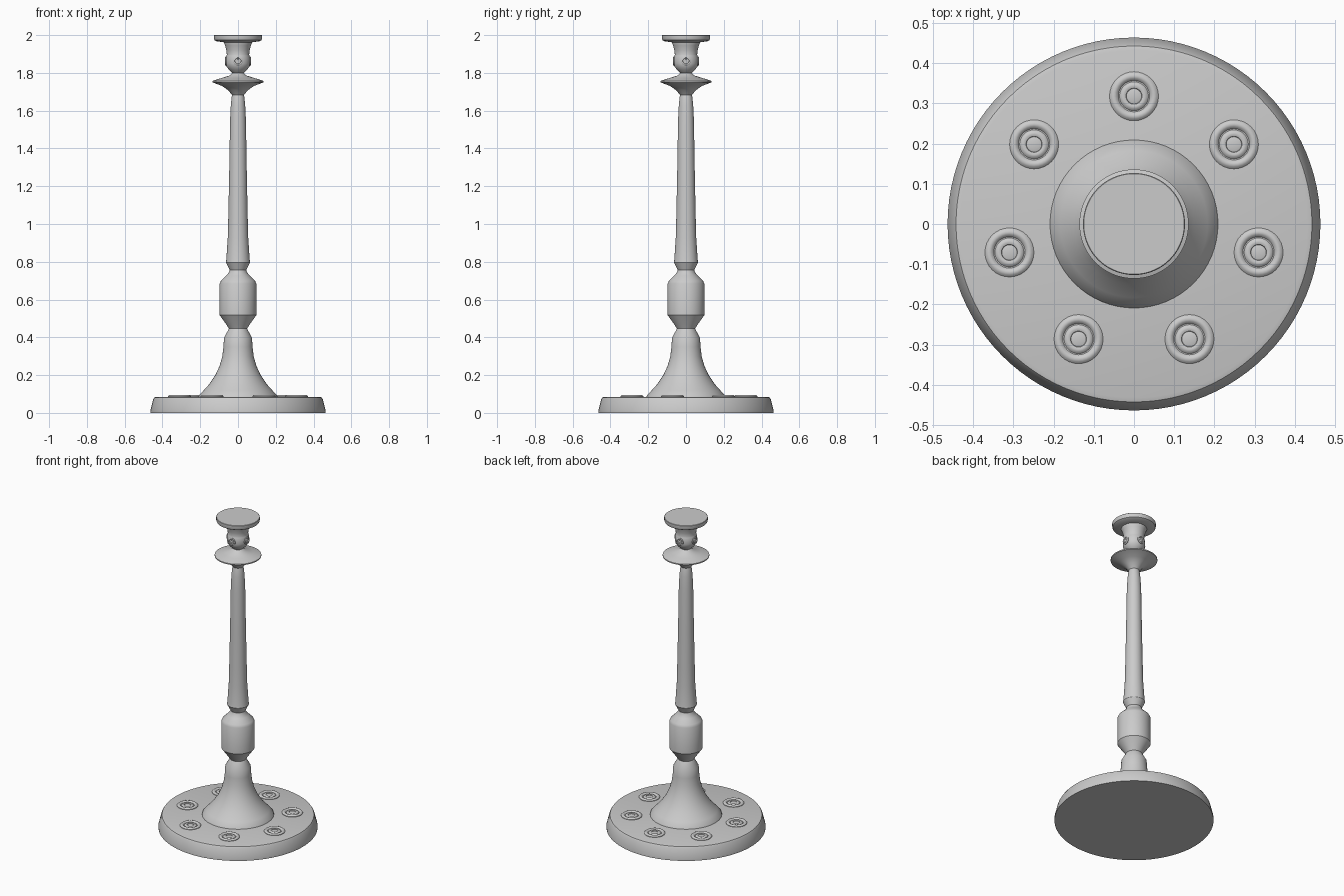
import bpy, bmesh
from math import cos, sin, pi, radians
from mathutils import Matrix


def lathe(name, profile, segs=64, matrix=Matrix(), angle=28):
    """Revolve (radius, height) points about z; both ends are capped."""
    bm = bmesh.new()
    rings = []
    for r, z in profile:
        rings.append([bm.verts.new((r * cos(2 * pi * i / segs), r * sin(2 * pi * i / segs), z))
                      for i in range(segs)])
    for a, b in zip(rings, rings[1:]):
        for i in range(segs):
            j = (i + 1) % segs
            bm.faces.new((a[i], a[j], b[j], b[i]))
    bm.faces.new(rings[0][::-1])
    bm.faces.new(rings[-1])
    mesh = bpy.data.meshes.new(name)
    bm.to_mesh(mesh)
    bm.free()
    obj = bpy.data.objects.new(name, mesh)
    bpy.context.collection.objects.link(obj)
    obj.matrix_world = matrix
    bpy.ops.object.select_all(action='DESELECT')
    obj.select_set(True)
    bpy.context.view_layer.objects.active = obj
    bpy.ops.object.shade_smooth_by_angle(angle=radians(angle))
    return obj


# Round base plate
lathe("base_plate", [(0.464, 0), (0.464, 0.012), (0.449, 0.072), (0.443, 0.082), (0.432, 0.085)], 96)

# Flared foot, ending in the narrow waist under the knop
lathe("flared_foot", [(0.21, 0.082), (0.207, 0.092), (0.183, 0.118), (0.15, 0.155), (0.12, 0.2),
                      (0.097, 0.25), (0.083, 0.3), (0.077, 0.35), (0.074, 0.398), (0.048, 0.446)])

# Knop
lathe("knop", [(0.048, 0.446), (0.062, 0.468), (0.097, 0.517), (0.097, 0.685), (0.09, 0.7),
               (0.062, 0.727), (0.047, 0.745), (0.044, 0.757)])

# Tapering shaft
lathe("shaft", [(0.044, 0.757), (0.064, 0.797), (0.062, 0.81), (0.054, 0.93), (0.051, 1.05),
                (0.046, 1.3), (0.042, 1.55), (0.038, 1.63), (0.033, 1.675), (0.031, 1.682)])

# Drip pan
lathe("drip_pan", [(0.031, 1.682), (0.052, 1.708), (0.085, 1.731), (0.136, 1.75), (0.136, 1.757),
                   (0.09, 1.772), (0.045, 1.786), (0.03, 1.8)])

# Candle cup with bulged band and waist
lathe("candle_cup", [(0.03, 1.8), (0.048, 1.816), (0.061, 1.834), (0.065, 1.85), (0.065, 1.875),
                     (0.061, 1.891), (0.059, 1.897), (0.062, 1.92), (0.068, 1.945), (0.075, 1.962),
                     (0.075, 1.975)])

# Flat top rim
lathe("top_rim", [(0.075, 1.962), (0.116, 1.968), (0.124, 1.973), (0.127, 1.98), (0.127, 1.998),
                  (0.125, 2.0)])

# Rosette cross-section: outer ring, groove, central stud with small dimple
rosette = [(0.061, -0.008), (0.061, 0.003), (0.056, 0.008), (0.050, 0.010), (0.044, 0.008),
           (0.039, 0.002), (0.036, 0.002), (0.031, 0.007), (0.025, 0.008), (0.020, 0.006),
           (0.019, 0.003), (0.012, 0.005)]

# Seven rosettes on the base
for k in range(7):
    a = pi / 2 + k * 2 * pi / 7
    lathe(f"base_rosette_{k + 1}", rosette, 32,
          Matrix.Translation((0.318 * cos(a), 0.318 * sin(a), 0.085)), 40)

# Four small rosettes round the cup
for k in range(4):
    m = (Matrix.Rotation(k * pi / 2, 4, 'Z') @ Matrix.Translation((0.064, 0, 1.862))
         @ Matrix.Rotation(pi / 2, 4, 'Y') @ Matrix.Scale(0.4, 4))
    lathe(f"cup_rosette_{k + 1}", rosette, 24, m, 40)
